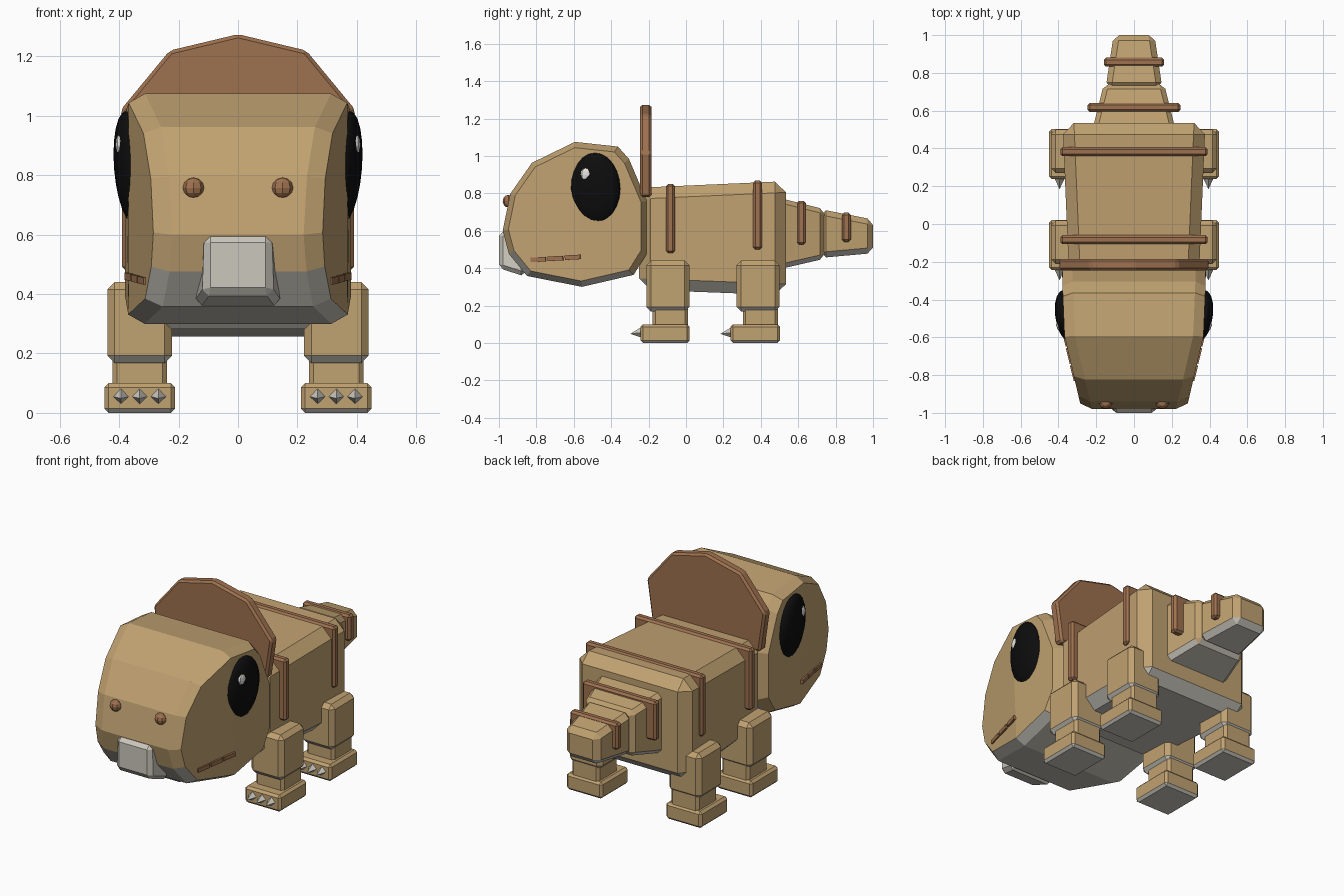
import bpy, bmesh
from mathutils import Matrix, Vector

old = bpy.data.objects.get("Cube")
if old:
    bpy.data.objects.remove(old, do_unlink=True)


def material(name, rgb):
    m = bpy.data.materials.new(name)
    m.use_nodes = True
    m.diffuse_color = (*rgb, 1)
    m.node_tree.nodes["Principled BSDF"].inputs["Base Color"].default_value = (*rgb, 1)
    return m


TAN = material("tan", (0.53, 0.36, 0.165))
PALE = material("pale grey", (0.6, 0.575, 0.51))
BROWN = material("brown", (0.34, 0.165, 0.078))
BLACK = material("black", (0.004, 0.004, 0.004))
WHITE = material("white", (0.85, 0.84, 0.8))


def finish(name, bm, mat, smooth=False):
    """Turn a bmesh into an object; tan parts get a pale underside."""
    bmesh.ops.recalc_face_normals(bm, faces=bm.faces)
    bm.normal_update()
    for f in bm.faces:
        f.smooth = smooth
        if mat is TAN and f.normal.z < -0.5:
            f.material_index = 1
    me = bpy.data.meshes.new(name)
    bm.to_mesh(me)
    bm.free()
    me.materials.append(mat)
    if mat is TAN:
        me.materials.append(PALE)
    ob = bpy.data.objects.new(name, me)
    bpy.context.collection.objects.link(ob)
    return ob


def bevel(bm, width):
    bmesh.ops.bevel(bm, geom=bm.edges[:], offset=width, segments=1,
                    profile=0.5, affect='EDGES', clamp_overlap=True)


def block(name, front, back, mat, width, cx=0):
    """Bevelled tapered box; each end is (y, z low, z high, half width low, half width high)."""
    bm = bmesh.new()
    bmesh.ops.create_cube(bm, size=2)
    for v in bm.verts:
        y, z0, z1, w0, w1 = front if v.co.y < 0 else back
        low = v.co.z < 0
        v.co = (cx + v.co.x * (w0 if low else w1), y, z0 if low else z1)
    bevel(bm, width)
    return finish(name, bm, mat)


def box(name, y0, y1, z0, z1, half, mat, width, cx=0):
    return block(name, (y0, z0, z1, half, half), (y1, z0, z1, half, half), mat, width, cx)


def ball(name, centre, radii, mat, seg, rings, turn=Matrix(), smooth=False):
    bm = bmesh.new()
    bmesh.ops.create_uvsphere(bm, u_segments=seg, v_segments=rings, radius=1)
    bm.transform(Matrix.Translation(centre) @ turn @ Matrix.Diagonal((*radii, 1)))
    return finish(name, bm, mat, smooth)


# Head: side profile (y, z), chamfered and narrowing to the snout
PROFILE = [(-.594, 1.075), (-.364, 1.05), (-.305, .984), (-.21, .76), (-.21, .476),
           (-.28, .364), (-.556, .30), (-.85, .358), (-.947, .476), (-.98, .6),
           (-.94, .797), (-.824, .963)]
WIDTHS = [(-1.0, .27), (-.95, .285), (-.82, .315), (-.594, .368), (-.3, .38), (0, .38)]


def head_width(y):
    for (a, wa), (b, wb) in zip(WIDTHS, WIDTHS[1:]):
        if y <= b:
            return wa + (wb - wa) * (y - a) / (b - a)


bm = bmesh.new()
mid = Vector((-.6, .69))
for s in (-1, 1):
    for p in PROFILE:
        q = mid + (Vector(p) - mid) * .92
        bm.verts.new((s * (head_width(p[0]) - .055), *p))
        bm.verts.new((s * head_width(q.x), *q))
bmesh.ops.convex_hull(bm, input=bm.verts[:])
bmesh.ops.dissolve_limit(bm, angle_limit=.05, verts=bm.verts[:], edges=bm.edges[:])
finish("head", bm, TAN)

# Beak
block("beak", (-1.0, .40, .595, .115, .115), (-.86, .355, .595, .15, .115), PALE, .022)

# Neck crest plate
bm = bmesh.new()
half = [(.36, .78), (.395, 1.02), (.23, 1.22)]
outline = half + [(0, 1.275)] + [(-x, z) for x, z in reversed(half)]
face = bm.faces.new([bm.verts.new((x, -.245, z)) for x, z in outline])
ext = bmesh.ops.extrude_face_region(bm, geom=[face])
for g in ext["geom"]:
    if isinstance(g, bmesh.types.BMVert):
        g.co.y += .06
bmesh.ops.recalc_face_normals(bm, faces=bm.faces)
bevel(bm, .012)
finish("neck_crest", bm, BROWN)

# Body and tail
block("body", (-.25, .285, .83, .345, .345), (.535, .255, .865, .378, .378), TAN, .06)
block("tail_base", (.48, .39, .78, .225, .225), (.74, .45, .715, .16, .16), TAN, .025)
block("tail_tip", (.72, .455, .715, .15, .15), (1.0, .48, .66, .108, .108), TAN, .03)

# Bands across the back and tail
for name, y, z0, z1, w in (("front_back_band", -.083, .48, .85, .39),
                           ("rear_back_band", .383, .5, .868, .39),
                           ("front_tail_band", .617, .525, .76, .245),
                           ("rear_tail_band", .857, .54, .697, .16)):
    box(name, y - .024, y + .024, z0, z1, w, BROWN, .012)

for side, s in (("left", 1), ("right", -1)):
    # Face details
    tilt = Matrix.Rotation(-s * .13, 4, 'Z') @ Matrix.Rotation(s * .08, 4, 'Y')
    ball(side + "_eye", (s * .362, -.485, .825), (.053, .135, .192), BLACK, 20, 12, tilt, True)
    ball(side + "_eye_glint", (s * .398, -.535, .90), (.014, .03, .036), WHITE, 8, 6, tilt)
    ball(side + "_nostril", (s * .15, -.95, .758), (.036, .03, .034), BROWN, 8, 6)
    for i in range(3):
        y = -.79 + i * .092
        bm = bmesh.new()
        bmesh.ops.create_cube(bm, size=1)
        bm.transform(Matrix.Translation((s * head_width(y), y, .446 + i * .006))
                     @ Matrix.Rotation(-s * .24, 4, 'Z') @ Matrix.Rotation(.05, 4, 'X')
                     @ Matrix.Diagonal((.014, .084, .024, 1)))
        finish(f"{side}_mouth_mark_{i + 1}", bm, BROWN)

    # Legs, feet and claws
    for end, y in (("front", 0), ("rear", .482)):
        name = f"{side}_{end}_"
        cx = s * .331
        box(name + "upper_leg", y - .212, y + .018, .168, .44, .109, TAN, .025, cx)
        box(name + "lower_leg", y - .178, y + .01, .06, .22, .092, TAN, .015, cx)
        box(name + "foot", y - .244, y + .02, 0, .1, .119, TAN, .014, cx)
        for i in (-1, 0, 1):
            bm = bmesh.new()
            bmesh.ops.create_cone(bm, cap_ends=True, segments=4, radius1=.028,
                                  radius2=0, depth=.06)
            bm.transform(Matrix.Translation((cx + i * .063, y - .268, .052))
                         @ Matrix.Rotation(1.68, 4, 'X'))
            finish(f"{name}claw_{i + 2}", bm, PALE)
